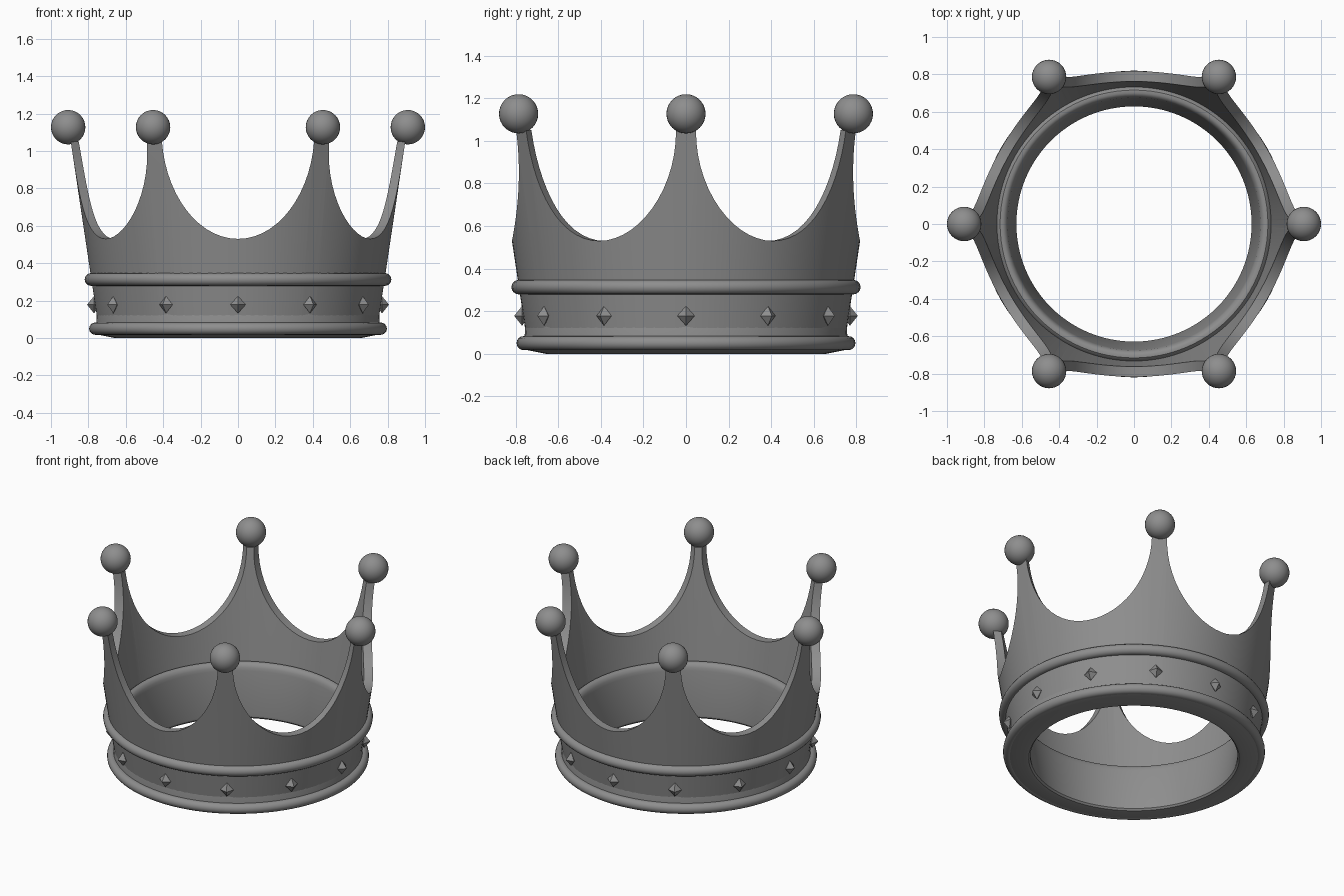
import bpy, bmesh, math
from math import sin, cos, asin, pi, radians

if "Cube" in bpy.data.objects:
    bpy.data.objects.remove(bpy.data.objects["Cube"])

dark = bpy.data.materials.new("dark_metal")
dark.diffuse_color = (0.27, 0.27, 0.27, 1)
dark.use_nodes = True
dark.node_tree.nodes["Principled BSDF"].inputs["Base Color"].default_value = dark.diffuse_color


def finish(bm, name, smooth=True):
    bmesh.ops.recalc_face_normals(bm, faces=bm.faces)
    mesh = bpy.data.meshes.new(name)
    bm.to_mesh(mesh)
    bm.free()
    mesh.materials.append(dark)
    ob = bpy.data.objects.new(name, mesh)
    bpy.context.collection.objects.link(ob)
    if smooth:
        bpy.ops.object.select_all(action='DESELECT')
        ob.select_set(True)
        bpy.context.view_layer.objects.active = ob
        bpy.ops.object.shade_smooth_by_angle(angle=radians(35))
    return ob


def sweep(rings, name):
    """Join closed cross-sections (lists of points) around a full circle."""
    bm = bmesh.new()
    vs = [[bm.verts.new(p) for p in ring] for ring in rings]
    n, m = len(vs), len(vs[0])
    for i in range(n):
        a, b = vs[i], vs[(i + 1) % n]
        for j in range(m):
            k = (j + 1) % m
            bm.faces.new((a[j], b[j], b[k], a[k]))
    return finish(bm, name)


def lathe(profile, name, steps=96):
    return sweep([[(r * cos(t), r * sin(t), z) for r, z in profile]
                  for t in (2 * pi * i / steps for i in range(steps))], name)


def torus(major, minor, z, name, sides=16):
    lathe([(major + minor * cos(2 * pi * i / sides), z + minor * sin(2 * pi * i / sides))
           for i in range(sides)], name)


def outer_radius(z):
    return 0.738 + 0.15 * z


# Flared wall with elliptical scallops cut straight through between six points
SEGS, HALF = 28, 27.0
rings = []
for s in range(6):
    for i in range(SEGS + 1):
        phi = pi * i / SEGS
        mid = radians(60 * s + 30)
        out_a = radians(-HALF * cos(phi))
        top = 1.05 - 0.52 * sin(phi)
        thick = 0.055 - 0.011 * (top - 0.53) / 0.52
        ro = outer_radius(top)
        in_a = asin(sin(out_a) * ro / (ro - thick))
        section = []
        for z, inset, a in ((0.03, 0, out_a), (0.3, 0, out_a), (top, 0, out_a),
                            (top, thick, in_a), (0.3, 0.055, in_a), (0.03, 0.055, in_a)):
            r = outer_radius(z) - inset
            section.append((r * cos(mid + a), r * sin(mid + a), z))
        rings.append(section)
sweep(rings, "crown_wall")

# Tapered lining inside the band with a rounded top lip
lathe([(0.76, 0.02), (0.66, 0.0), (0.64, 0.004), (0.63, 0.015), (0.629, 0.03),
       (0.672, 0.305), (0.676, 0.325), (0.686, 0.343), (0.70, 0.351),
       (0.716, 0.35), (0.73, 0.338), (0.737, 0.32), (0.75, 0.30)],
      "inner_lining")

# Rounded trim rings
torus(0.763, 0.033, 0.05, "lower_trim")
torus(0.786, 0.034, 0.313, "upper_trim")

# Balls on the points
for i in range(6):
    t = radians(60 * i)
    bm = bmesh.new()
    bmesh.ops.create_uvsphere(bm, u_segments=32, v_segments=16, radius=0.092)
    bmesh.ops.translate(bm, verts=bm.verts, vec=(0.908 * cos(t), 0.908 * sin(t), 1.127))
    finish(bm, f"point_ball_{i + 1}")

# Octahedral studs around the band
for i in range(12):
    t = radians(30 * i)
    bm = bmesh.new()
    c = (0.77 * cos(t), 0.77 * sin(t), 0.178)
    rad, tan = (cos(t), sin(t)), (-sin(t), cos(t))
    belt = [bm.verts.new((c[0] + d * v[0], c[1] + d * v[1], c[2]))
            for v, d in ((rad, 0.037), (tan, 0.041), (rad, -0.037), (tan, -0.041))]
    for h in (0.046, -0.046):
        tip = bm.verts.new((c[0], c[1], c[2] + h))
        for j in range(4):
            bm.faces.new((belt[j], belt[(j + 1) % 4], tip))
    finish(bm, f"band_stud_{i + 1}", smooth=False)
